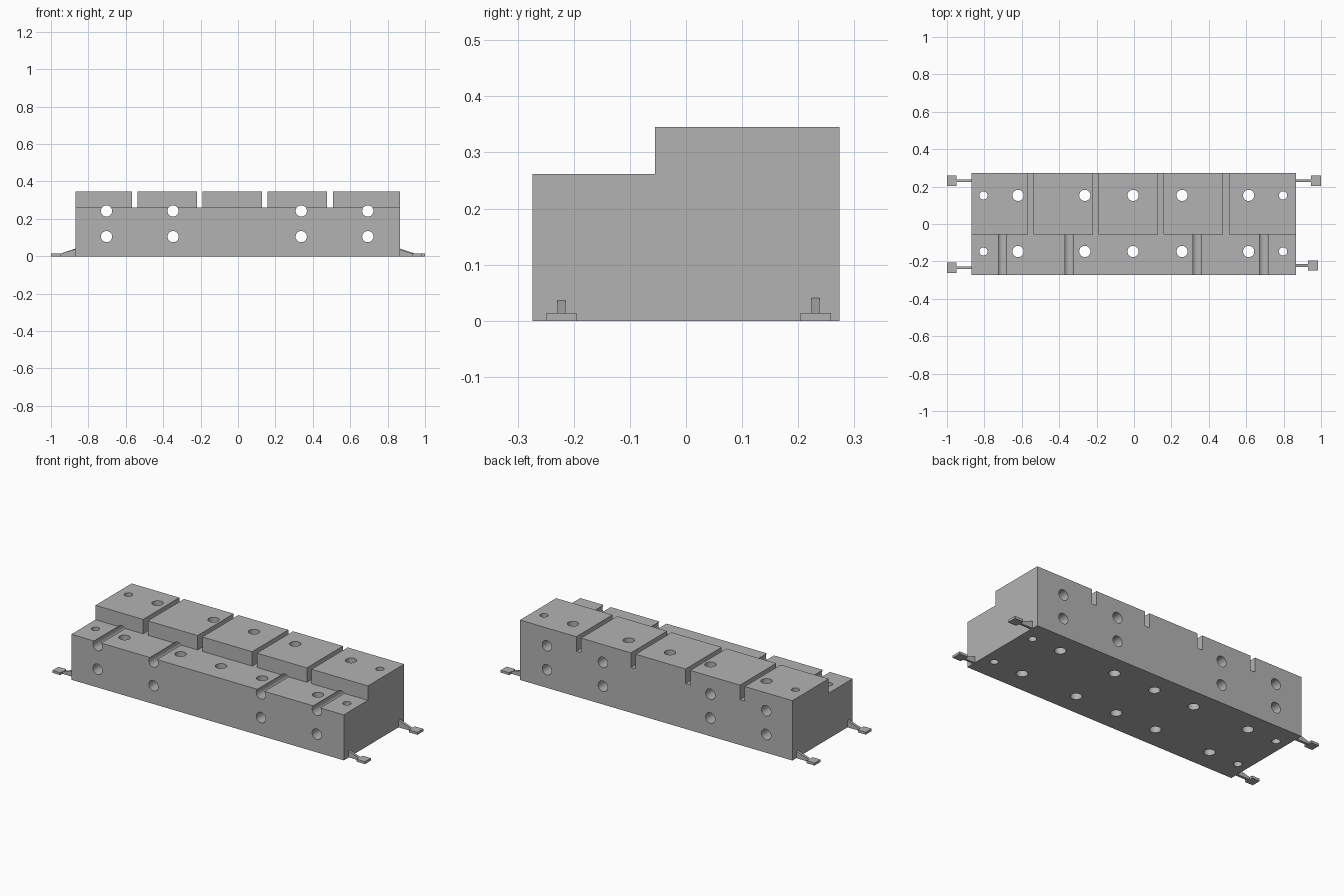
import bpy, bmesh, math
from mathutils import Matrix, Vector

cube = bpy.data.objects.get("Cube")
if cube:
    bpy.data.objects.remove(cube, do_unlink=True)

grey = bpy.data.materials.new("plain_grey")
grey.diffuse_color = (0.45, 0.45, 0.45, 1)
grey.use_nodes = True
grey.node_tree.nodes["Principled BSDF"].inputs["Base Color"].default_value = (0.45, 0.45, 0.45, 1)


def make_object(name, bm):
    bmesh.ops.recalc_face_normals(bm, faces=bm.faces)
    mesh = bpy.data.meshes.new(name)
    bm.to_mesh(mesh)
    bm.free()
    mesh.materials.append(grey)
    obj = bpy.data.objects.new(name, mesh)
    bpy.context.collection.objects.link(obj)
    return obj


def add_box(bm, x, y, z):
    size = Matrix.Diagonal((x[1] - x[0], y[1] - y[0], z[1] - z[0], 1))
    mid = Vector((sum(x) / 2, sum(y) / 2, sum(z) / 2))
    bmesh.ops.create_cube(bm, size=1, matrix=Matrix.Translation(mid) @ size)


def add_prism(bm, profile, start, offset, axis):
    """Extrude a 2D outline along x or y."""
    if axis == "x":
        pts = [(start, a, b) for a, b in profile]
        step = (offset, 0, 0)
    else:
        pts = [(a, start, b) for a, b in profile]
        step = (0, offset, 0)
    face = bm.faces.new([bm.verts.new(p) for p in pts])
    out = bmesh.ops.extrude_face_region(bm, geom=[face])
    verts = [g for g in out["geom"] if isinstance(g, bmesh.types.BMVert)]
    bmesh.ops.translate(bm, verts=verts, vec=step)


def add_cylinder(bm, centre, radius, rotation=Matrix.Identity(4)):
    bmesh.ops.create_cone(bm, cap_ends=True, segments=32, radius1=radius, radius2=radius,
                          depth=1, matrix=Matrix.Translation(centre) @ rotation)


# Stepped block
LEFT, RIGHT, FRONT, BACK, STEP = -0.87, 0.866, -0.274, 0.274, 0.262
bm = bmesh.new()
add_prism(bm, [(FRONT, 0), (BACK, 0), (BACK, 0.345), (-0.055, 0.345), (-0.055, STEP), (FRONT, STEP)],
          LEFT, RIGHT - LEFT, "x")
body = make_object("stepped_block", bm)

# Drilled holes and the slots in the raised back half
bm = bmesh.new()
for y in (0.153, -0.147):
    for x in (-0.62, -0.263, -0.005, 0.257, 0.613):
        add_cylinder(bm, (x, y, 0.2), 0.03)
    for x in (-0.805, 0.797):
        add_cylinder(bm, (x, y, 0.2), 0.022)
lengthwise = Matrix.Rotation(math.pi / 2, 4, "X")
for x in (-0.703, -0.347, 0.338, 0.694):
    for z in (0.105, 0.242):
        add_cylinder(bm, (x, 0, z), 0.03, lengthwise)
for x in (-0.551, -0.204, 0.144, 0.492):
    add_box(bm, (x - 0.015, x + 0.015), (-0.055, 0.4), (0.261, 0.4))
cutter = make_object("cutter", bm)
cutter.hide_render = True

mod = body.modifiers.new("holes", "BOOLEAN")
mod.operation = "DIFFERENCE"
mod.solver = "EXACT"
mod.object = cutter
bpy.context.view_layer.objects.active = body
body.select_set(True)
bpy.ops.object.modifier_apply(modifier=mod.name)
bpy.data.objects.remove(cutter, do_unlink=True)
bpy.ops.object.shade_smooth_by_angle(angle=math.radians(30))

# Four pads, each on a thin sloping arm
for name, wall, pad_in, pad_out, y, top in (
        ("front_right", LEFT, -0.95, -1.0, -0.234, 0.038),
        ("back_right", LEFT, -0.95, -1.0, 0.231, 0.041),
        ("front_left", RIGHT, 0.93, 0.983, -0.222, 0.036),
        ("back_left", RIGHT, 0.946, 1.0, 0.231, 0.041)):
    bm = bmesh.new()
    add_box(bm, sorted((pad_in, pad_out)), (y - 0.027, y + 0.027), (0, 0.014))
    make_object(name + "_pad", bm)
    bm = bmesh.new()
    add_prism(bm, [(wall, 0), (pad_in, 0), (pad_in, 0.014), (wall, top)], y - 0.007, 0.014, "y")
    make_object(name + "_arm", bm)
